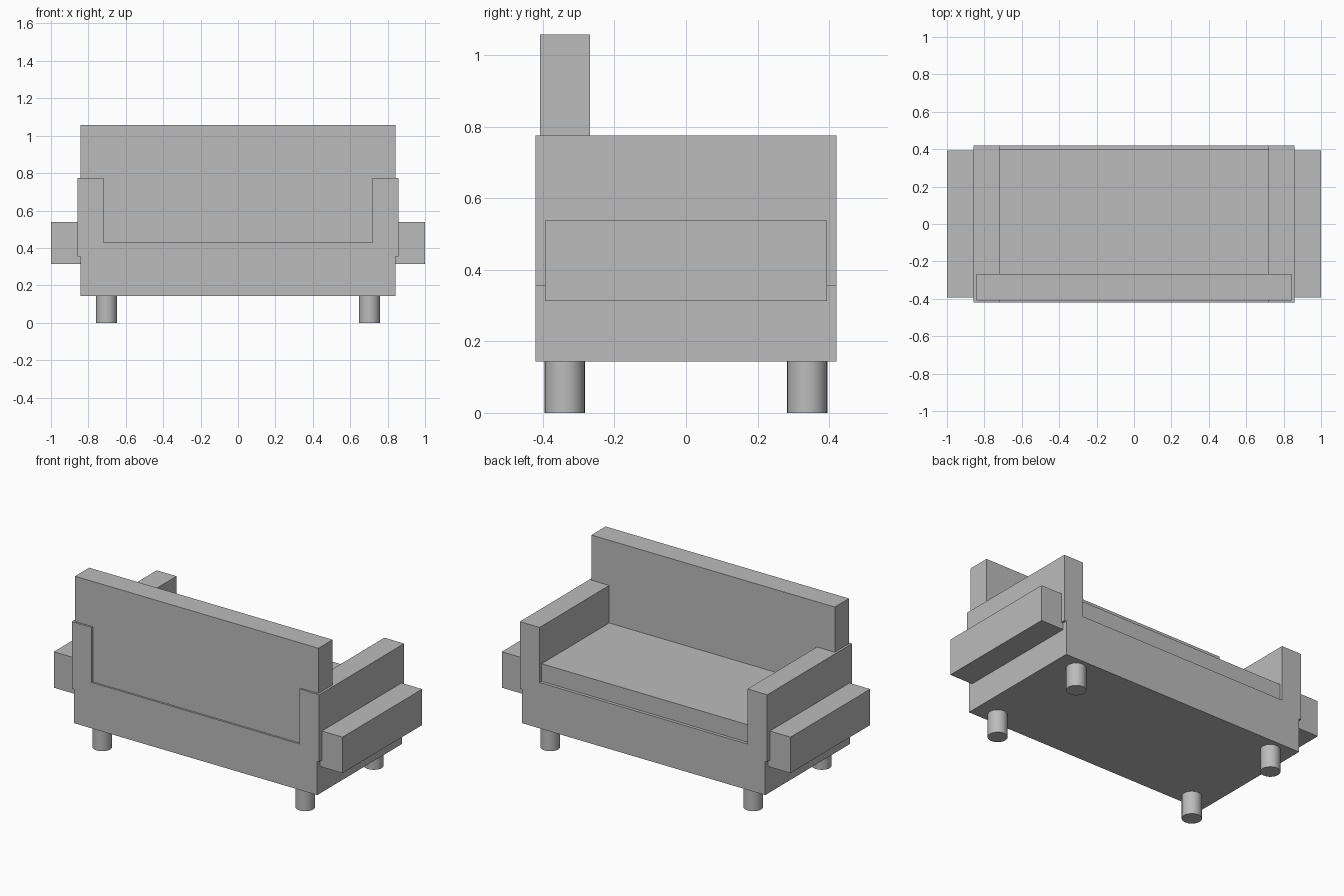
import bpy
import math

cube = bpy.data.objects.get("Cube")
if cube:
    bpy.data.objects.remove(cube, do_unlink=True)

# Single plain grey
GREY = (0.5, 0.5, 0.5, 1.0)
grey = bpy.data.materials.new("plain_grey")
grey.use_nodes = True
grey.diffuse_color = GREY
for node in grey.node_tree.nodes:
    if node.type == 'BSDF_PRINCIPLED':
        node.inputs["Base Color"].default_value = GREY


def finish(name):
    obj = bpy.context.object
    obj.name = name
    obj.data.materials.append(grey)
    return obj


def box(name, x, y, z):
    """Box spanning the given (low, high) ranges."""
    spans = (x, y, z)
    bpy.ops.mesh.primitive_cube_add(size=1, location=[(a + b) / 2 for a, b in spans])
    obj = finish(name)
    obj.scale = [b - a for a, b in spans]
    bpy.ops.object.transform_apply(location=False, rotation=False, scale=True)


BODY_X, BODY_Y = 0.843, 0.42
ARM_IN, ARM_OUT = 0.72, 0.857
BASE_Z, SEAT_Z = 0.143, 0.43

# Base, seat cushion and backrest
box("base", (-BODY_X, BODY_X), (-BODY_Y, BODY_Y), (BASE_Z, SEAT_Z))
box("seat_cushion", (-ARM_IN, ARM_IN), (-0.3, 0.4), (SEAT_Z, 0.54))
box("backrest", (-BODY_X, BODY_X), (-0.408, -0.268), (SEAT_Z, 1.058))

for side, s in (("left", 1), ("right", -1)):
    # Armrest and the outer side panel
    box(side + "_armrest", sorted((s * ARM_IN, s * ARM_OUT)),
        (-BODY_Y, BODY_Y), (0.355, 0.775))
    box(side + "_side_panel", sorted((s * BODY_X, s * 1.0)),
        (-0.394, 0.394), (0.313, 0.538))
    # Round legs
    for end, e in (("back", -1), ("front", 1)):
        bpy.ops.mesh.primitive_cylinder_add(
            vertices=32, radius=0.056, depth=BASE_Z,
            location=(s * 0.703, e * 0.339, BASE_Z / 2))
        finish(f"{side}_{end}_leg")
        bpy.ops.object.shade_smooth_by_angle(angle=math.radians(30))
